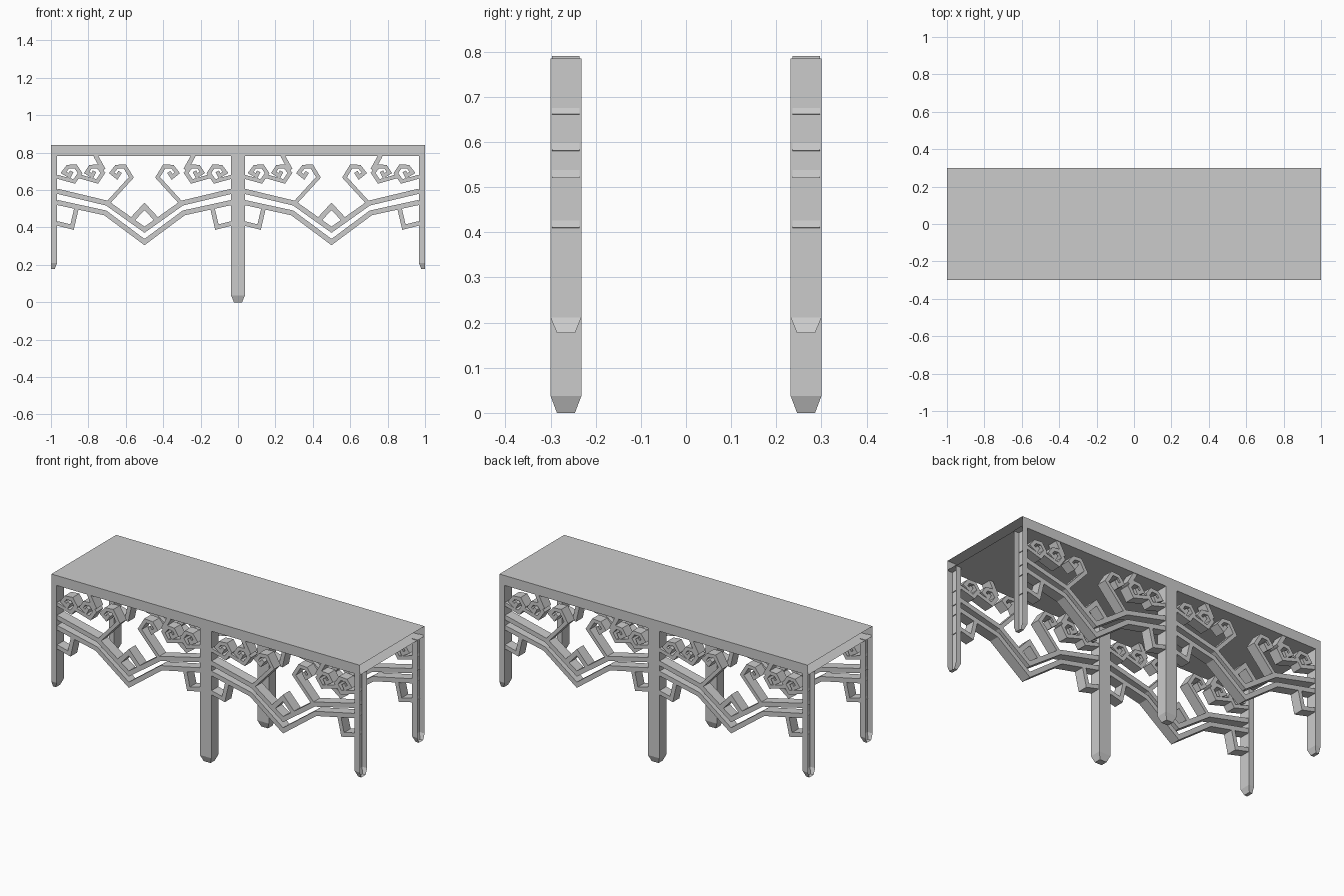
import bpy, bmesh
from mathutils import Vector

if "Cube" in bpy.data.objects:
    bpy.data.objects.remove(bpy.data.objects["Cube"])

Y_OUT, Y_IN = 0.30, 0.232      # depth range of legs and fretwork
TOP, UNDER = 0.84, 0.782


def finish(name, bm):
    bmesh.ops.recalc_face_normals(bm, faces=bm.faces)
    mesh = bpy.data.meshes.new(name)
    bm.to_mesh(mesh)
    bm.free()
    obj = bpy.data.objects.new(name, mesh)
    bpy.context.collection.objects.link(obj)
    return obj


def ribbon(bm, pts, width, y0, y1):
    """Mitred flat strip along an x-z path, given depth in y."""
    p = [Vector(q) for q in pts]
    rows = []
    for i, q in enumerate(p):
        a = (q - p[i - 1]).normalized() if i else None
        b = (p[i + 1] - q).normalized() if i < len(p) - 1 else None
        a, b = a or b, b or a
        na, nb = Vector((-a.y, a.x)), Vector((-b.y, b.x))
        m = (na + nb).normalized()
        m *= width / 2 / max(m.dot(na), 0.5)
        l, r = q + m, q - m
        rows.append([bm.verts.new(c) for c in (
            (l.x, y0, l.y), (r.x, y0, r.y), (r.x, y1, r.y), (l.x, y1, l.y))])
    for s, t in zip(rows, rows[1:]):
        for k in range(4):
            n = (k + 1) % 4
            bm.faces.new((s[k], s[n], t[n], t[k]))
    bm.faces.new(rows[0])
    bm.faces.new(rows[-1])


def leg(name, x0, x1, tx0, tx1, side, foot, shoulder, top, open_side=None):
    """Square post with a tapered foot; open_side drops that x face."""
    bm = bmesh.new()
    a, b = side * Y_OUT, side * Y_IN
    ta, tb = side * (Y_OUT - 0.014), side * (Y_IN + 0.014)
    rings = []
    for z, l, r, f, k in ((foot, tx0, tx1, ta, tb),
                          (shoulder, x0, x1, a, b), (top, x0, x1, a, b)):
        rings.append([bm.verts.new(c) for c in
                      ((l, f, z), (r, f, z), (r, k, z), (l, k, z))])
    for s, t in zip(rings, rings[1:]):
        for i in range(4):
            if i != open_side:
                j = (i + 1) % 4
                bm.faces.new((s[i], s[j], t[j], t[i]))
    bm.faces.new(rings[0])
    bm.faces.new(rings[-1])
    finish(name, bm)


# Table top: sleeve with open ends
bm = bmesh.new()
ends = [[bm.verts.new((x, y, z)) for y, z in
         ((-0.3, UNDER), (0.3, UNDER), (0.3, TOP), (-0.3, TOP))] for x in (-1, 1)]
for i in range(4):
    j = (i + 1) % 4
    bm.faces.new((ends[0][i], ends[0][j], ends[1][j], ends[1][i]))
finish("table_top", bm)

# Fretwork half paths: (distance from bay centre, height)
bands = [
    [(0, 0.322), (0.21, 0.478), (0.468, 0.534)],    # lower band
    [(0, 0.388), (0.20, 0.530), (0.468, 0.594)],    # upper band
    [(0, 0.513), (0.075, 0.432)],                   # centre diamond
]
details = [
    [(0.363, 0.505), (0.387, 0.402), (0.468, 0.422)],   # small bracket
    [(0.262, 0.785), (0.219, 0.708)],                   # hanging strut
    # curls, outer to inner
    [(0.468, 0.672), (0.376, 0.646), (0.344, 0.690), (0.369, 0.727),
     (0.410, 0.724), (0.433, 0.694), (0.402, 0.676), (0.389, 0.700)],
    [(0.350, 0.674), (0.253, 0.646), (0.222, 0.692), (0.250, 0.727),
     (0.289, 0.724), (0.309, 0.694), (0.280, 0.676), (0.267, 0.700)],
    [(0.196, 0.530), (0.070, 0.668), (0.106, 0.727), (0.150, 0.724),
     (0.175, 0.692), (0.148, 0.670), (0.130, 0.697)],
]

for face, side in (("front", -1), ("back", 1)):
    y0, y1 = side * (Y_OUT - 0.003), side * (Y_IN + 0.004)
    for bay, cx in (("left", -0.5), ("right", 0.5)):
        bm = bmesh.new()
        for path in bands:
            full = [(-u, z) for u, z in reversed(path[1:])] + path
            ribbon(bm, [(cx + u, z) for u, z in full], 0.027, y0, y1)
        for n, path in enumerate(details):
            for s in (-1, 1):
                ribbon(bm, [(cx + s * u, z) for u, z in path],
                       0.024 if n < 2 else 0.021, y0, y1)
        finish(f"{face}_{bay}_fretwork", bm)

    # Middle leg and the two half-width end legs
    leg(f"{face}_middle_leg", -0.037, 0.037, -0.022, 0.022, side, 0, 0.037, UNDER)
    leg(f"{face}_left_end_leg", -1, -0.967, -1, -0.98, side, 0.177, 0.211, 0.785, 3)
    leg(f"{face}_right_end_leg", 0.967, 1, 0.98, 1, side, 0.177, 0.211, 0.785, 1)
